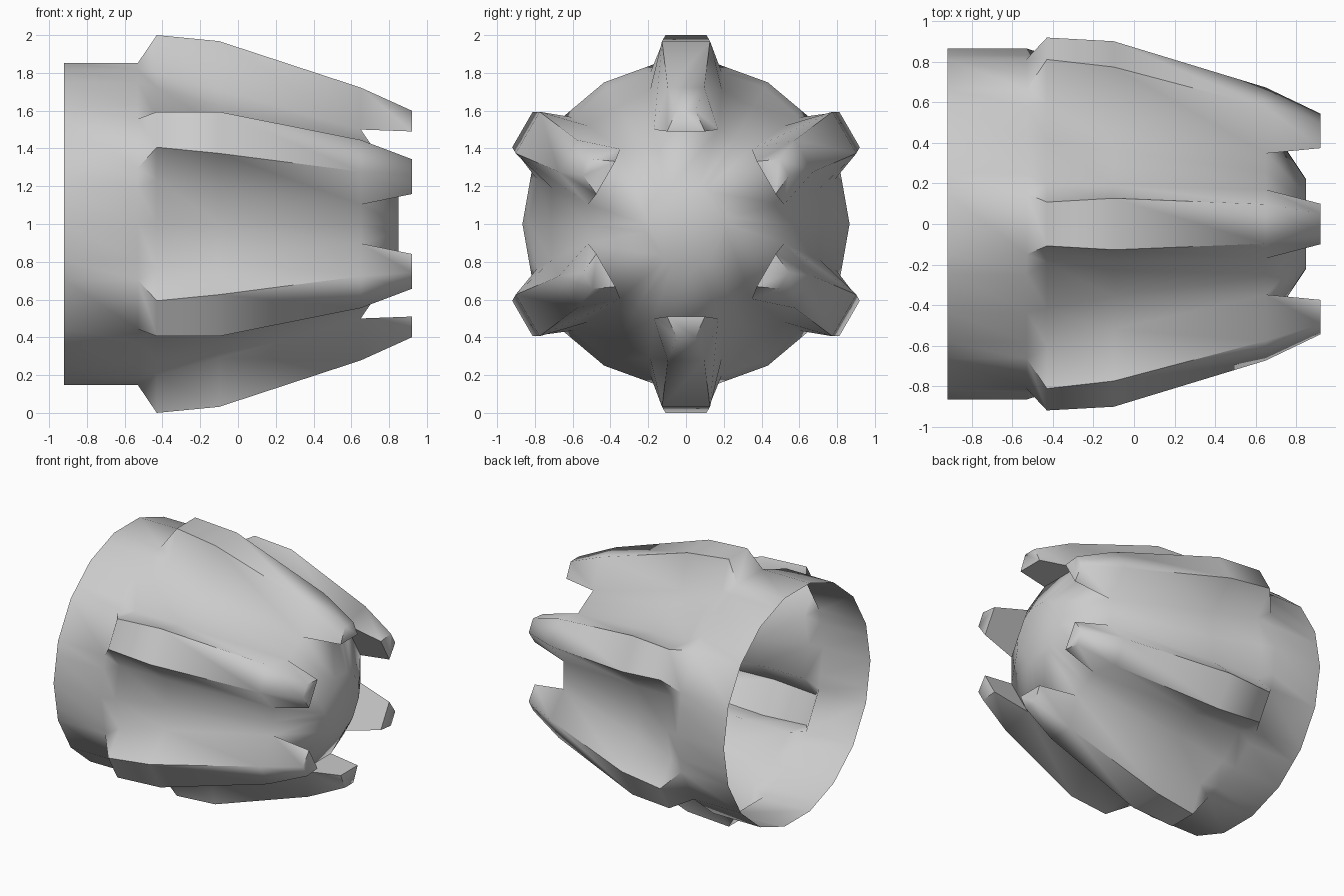
import bpy, bmesh, math

if "Cube" in bpy.data.objects:
    bpy.data.objects.remove(bpy.data.objects["Cube"])

N = 6  # ribs around the x axis
# x, rib outer radius, rib outer half width, rib base radius, base half width, valley radius
STATIONS = [
    (-0.92, 0.853, 0.15, 0.853, 0.22, 0.866),
    (-0.53, 0.853, 0.15, 0.840, 0.22, 0.866),
    (-0.43, 1.000, 0.108, 0.800, 0.19, 0.835),
    (-0.10, 0.968, 0.127, 0.710, 0.19, 0.715),
    (0.65, 0.722, 0.097, 0.500, 0.17, 0.520),
]
# rear ring is a plain 18-sided tube, so base points sit on its sides
k = 0.35
a10, a30 = math.radians(10), math.radians(30)
p0 = (0.866 * math.cos(a10), 0.866 * math.sin(a10))
p1 = (0.866 * math.cos(a30), 0.866 * math.sin(a30))
base = tuple(p0[i] * (1 - k) + p1[i] * k for i in (0, 1))
for i in (0, 1):
    STATIONS[i] = (STATIONS[i][0], p0[0], p0[1], base[0], base[1], 0.866)

bm = bmesh.new()


def point(x, r, w, angle):
    c, s = math.cos(angle), math.sin(angle)
    return bm.verts.new((x, r * c - w * s, 1 + r * s + w * c))


# ribbed shell: five points per sector (base, outer, outer, base, valley)
rings = []
for x, ro, wo, rb, wb, rv in STATIONS:
    ring = []
    for i in range(N):
        a = math.radians(30 + 60 * i)
        ring += [point(x, rb, -wb, a), point(x, ro, -wo, a),
                 point(x, ro, wo, a), point(x, rb, wb, a),
                 point(x, rv, 0, a + math.radians(30))]
    rings.append(ring)
M = 5 * N
for A, B in zip(rings, rings[1:]):
    for j in range(M):
        n = (j + 1) % M
        bm.faces.new((A[j], A[n], B[n], B[j]))

# rib tips that overhang the nose
last = rings[-1]
for i in range(N):
    a = math.radians(30 + 60 * i)
    root = last[5 * i:5 * i + 4]
    tip = [point(0.92, 0.49, -0.10, a), point(0.92, 0.60, -0.05, a),
           point(0.92, 0.60, 0.05, a), point(0.92, 0.49, 0.10, a)]
    for j in range(4):
        n = (j + 1) % 4
        bm.faces.new((root[j], root[n], tip[n], tip[j]))
    bm.faces.new(tip)

# nose cone and flat cap
rim = [v for j, v in enumerate(last) if j % 5 in (0, 3, 4)]
cap = []
for v in rim:
    a = math.atan2(v.co.z - 1, v.co.y)
    cap.append(point(0.85, 0.22, 0, a))
for j in range(len(rim)):
    n = (j + 1) % len(rim)
    bm.faces.new((rim[j], rim[n], cap[n], cap[j]))
bm.faces.new(cap)

bmesh.ops.recalc_face_normals(bm, faces=bm.faces[:])
mesh = bpy.data.meshes.new("ribbed_shell")
bm.to_mesh(mesh)
bm.free()
obj = bpy.data.objects.new("ribbed_shell", mesh)
bpy.context.collection.objects.link(obj)
bpy.context.view_layer.objects.active = obj
obj.select_set(True)
bpy.ops.object.shade_smooth_by_angle(angle=math.radians(70))
